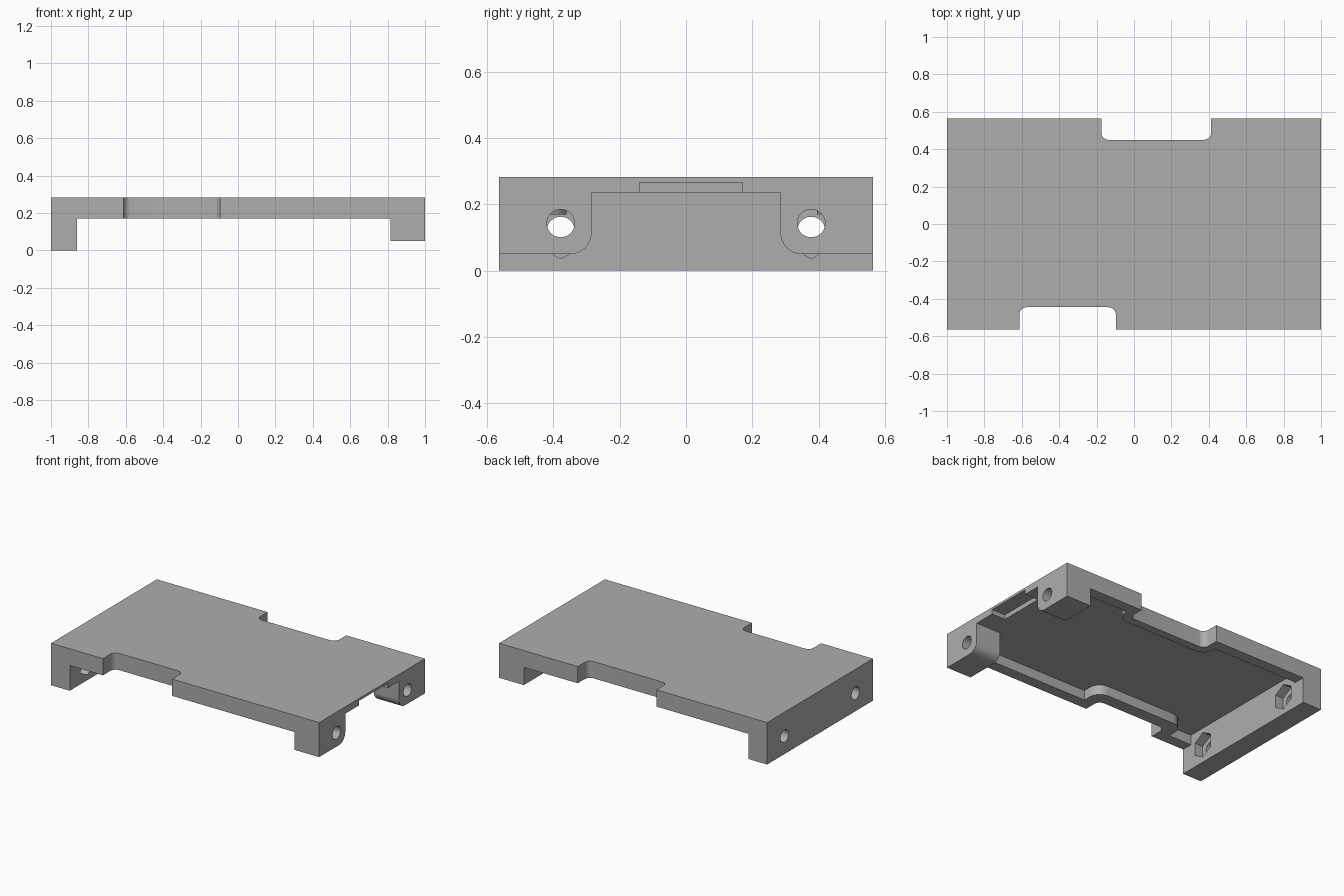
import bpy
import bmesh
import math
from mathutils import Vector

old = bpy.data.objects.get("Cube")
if old:
    bpy.data.objects.remove(old, do_unlink=True)

grey = bpy.data.materials.new("mid_grey")
grey.use_nodes = True
COLOUR = (0.42, 0.42, 0.42, 1)
grey.diffuse_color = COLOUR
grey.node_tree.nodes["Principled BSDF"].inputs["Base Color"].default_value = COLOUR

TOP, RIM, FLOOR = 0.283, 0.17, 0.236
HALF_Y = 0.564
WALL_X, LEG_X = -0.86, 0.815
FAR = 1.3


def rounded(points, steps=8):
    """Turn (a, b, radius) corners into an outline with rounded corners."""
    out = []
    for i, (a, b, r) in enumerate(points):
        p = Vector((a, b))
        if not r:
            out.append(p)
            continue
        u = (Vector(points[i - 1][:2]) - p).normalized()
        v = (Vector(points[(i + 1) % len(points)][:2]) - p).normalized()
        # all rounded corners are right angles
        centre = p + (u + v) * r
        for k in range(steps + 1):
            t = k / steps * math.pi / 2
            out.append(centre - v * r * math.cos(t) - u * r * math.sin(t))
    return out


def prism(name, outline, lo, hi, axis="Z"):
    """Extrude an outline along Z (xy outline) or X (yz outline)."""
    bm = bmesh.new()

    def place(p, h):
        return (p[0], p[1], h) if axis == "Z" else (h, p[0], p[1])

    face = bm.faces.new([bm.verts.new(place(p, lo)) for p in outline])
    moved = bmesh.ops.extrude_face_region(bm, geom=[face])["geom"]
    shift = Vector((0, 0, hi - lo) if axis == "Z" else (hi - lo, 0, 0))
    bmesh.ops.translate(bm, vec=shift,
                        verts=[g for g in moved if isinstance(g, bmesh.types.BMVert)])
    bmesh.ops.recalc_face_normals(bm, faces=bm.faces)
    mesh = bpy.data.meshes.new(name)
    bm.to_mesh(mesh)
    bm.free()
    mesh.materials.append(grey)
    obj = bpy.data.objects.new(name, mesh)
    bpy.context.collection.objects.link(obj)
    return obj


def rect(a0, b0, a1, b1):
    return [(a0, b0), (a1, b0), (a1, b1), (a0, b1)]


def ngon(y, z, r, n):
    return [(y + r * math.sin(math.tau * k / n), z + r * math.cos(math.tau * k / n))
            for k in range(n)]


def plan(x0, x1, y, front, back, r):
    """Plan outline with a rounded bay in each long edge: bays are (x0, x1, y)."""
    return rounded([
        (x0, -y, 0),
        (front[0], -y, 0), (front[0], front[2], r), (front[1], front[2], r), (front[1], -y, 0),
        (x1, -y, 0), (x1, y, 0),
        (back[1], y, 0), (back[1], back[2], r), (back[0], back[2], r), (back[0], y, 0),
        (x0, y, 0)])


# Solid cover with a bay in each long edge
cover = prism("cover", plan(-1, 1, HALF_Y, (-0.613, -0.097, -0.445),
                            (-0.175, 0.413, 0.45), 0.04), 0, TOP)

cutters = [
    # Space under the plate between the end wall and the legs
    prism("under_space", rect(WALL_X, -FAR, LEG_X, FAR), -1, RIM),
    # Shallow pocket that leaves a rim along the edges and bays
    prism("pocket", plan(WALL_X, LEG_X, 0.49, (-0.69, -0.02, -0.36),
                         (-0.23, 0.468, 0.395), 0.08), 0.1, FLOOR),
    # Opening between the legs, with rounded lower leg corners
    prism("leg_gap", rounded([
        (-FAR, -1, 0), (FAR, -1, 0), (FAR, 0.05, 0), (0.285, 0.05, 0.065),
        (0.285, FLOOR, 0), (-0.285, FLOOR, 0), (-0.285, 0.05, 0.065),
        (-FAR, 0.05, 0)]), LEG_X - 0.05, FAR, "X"),
    # Thin relief in the open end
    prism("end_relief", rect(-0.14, 0.15, 0.17, 0.267), 0.9, FAR, "X"),
]

# Bolt holes through the legs and wall, hexagonal nut seats in the wall
for y in (-0.378, 0.378):
    cutters += [
        prism("leg_hole", ngon(y, 0.143, 0.042, 32), 0.6, FAR, "X"),
        prism("wall_hole", ngon(y, 0.121, 0.042, 32), -FAR, -0.8, "X"),
        prism("nut_seat", ngon(y, 0.121, 0.085, 6), -0.92, -0.8, "X"),
    ]

bpy.ops.object.select_all(action="DESELECT")
bpy.context.view_layer.objects.active = cover
cover.select_set(True)
for cutter in cutters:
    mod = cover.modifiers.new(cutter.name, "BOOLEAN")
    mod.operation = "DIFFERENCE"
    mod.solver = "EXACT"
    mod.object = cutter
    bpy.ops.object.modifier_apply(modifier=mod.name)
    bpy.data.objects.remove(cutter, do_unlink=True)

bpy.ops.object.shade_smooth_by_angle(angle=math.radians(30))
